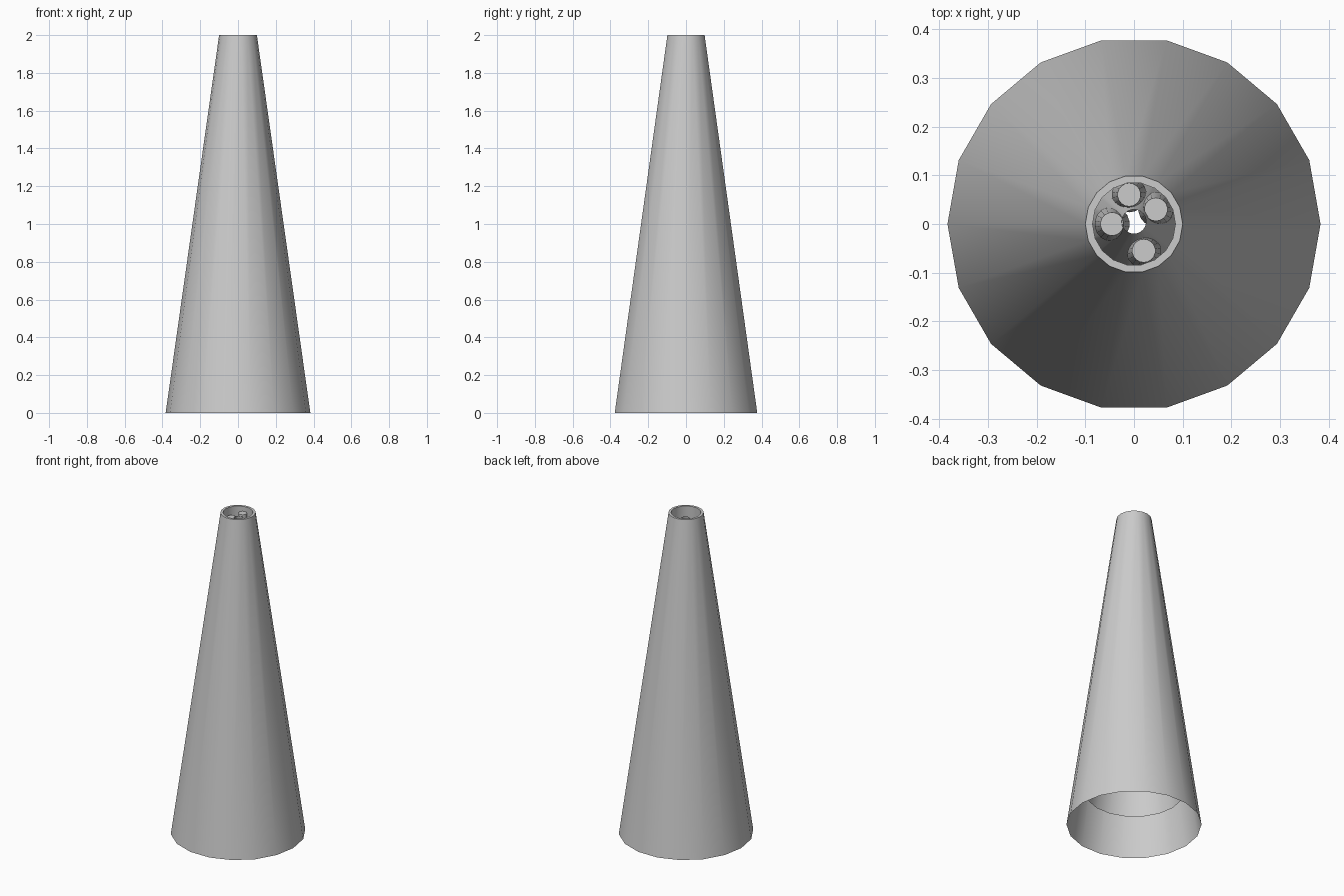
import bpy, bmesh, math
from mathutils import Matrix, Vector

cube = bpy.data.objects.get("Cube")
if cube:
    bpy.data.objects.remove(cube, do_unlink=True)

grey = bpy.data.materials.new("plain grey")
grey.use_nodes = True
colour = (0.6, 0.6, 0.6, 1)
grey.diffuse_color = colour
grey.node_tree.nodes["Principled BSDF"].inputs["Base Color"].default_value = colour


def finish(name, bm):
    mesh = bpy.data.meshes.new(name)
    bm.to_mesh(mesh)
    bm.free()
    obj = bpy.data.objects.new(name, mesh)
    bpy.context.collection.objects.link(obj)
    mesh.materials.append(grey)
    bpy.ops.object.select_all(action="DESELECT")
    obj.select_set(True)
    bpy.context.view_layer.objects.active = obj
    bpy.ops.object.shade_smooth_by_angle(angle=math.radians(35))
    return obj


def lathe(name, profile, sides=18, centre=(0, 0)):
    """Open surface of revolution; profile runs from the outer base upward."""
    bm = bmesh.new()
    rings = []
    for r, z in profile:
        angles = [2 * math.pi * i / sides for i in range(sides)]
        rings.append([bm.verts.new((centre[0] + r * math.cos(a),
                                    centre[1] + r * math.sin(a), z)) for a in angles])
    for low, high in zip(rings, rings[1:]):
        for i in range(sides):
            j = (i + 1) % sides
            bm.faces.new((low[i], low[j], high[j], high[i]))
    return finish(name, bm)


def stub(name, x, y, top, radius=0.024, length=0.3):
    """Capped tapered pipe, leaning in slightly towards its top."""
    bm = bmesh.new()
    bmesh.ops.create_cone(bm, cap_ends=True, segments=18, radius1=radius * 1.5,
                          radius2=radius, depth=length)
    bmesh.ops.translate(bm, verts=bm.verts, vec=(x, y, top - length / 2))
    return finish(name, bm)


# Tapered outer shell with a turned-in lip
lathe("outer_shell", [(0.383, 0), (0.1, 2), (0.085, 2), (0.088, 1.9)])

# Hollow inner cone, open at both ends
lathe("inner_cone", [(0.28, 0.21), (0.025, 1.965)], centre=(0, 0.005))

# Small pipes clustered around the inner cone's mouth
for i, (x, y, top) in enumerate([(-0.01, 0.06, 1.97), (-0.045, 0.0, 1.96),
                                 (0.045, 0.03, 1.93), (0.02, -0.055, 1.92)]):
    stub("pipe_%d" % (i + 1), x, y, top)
